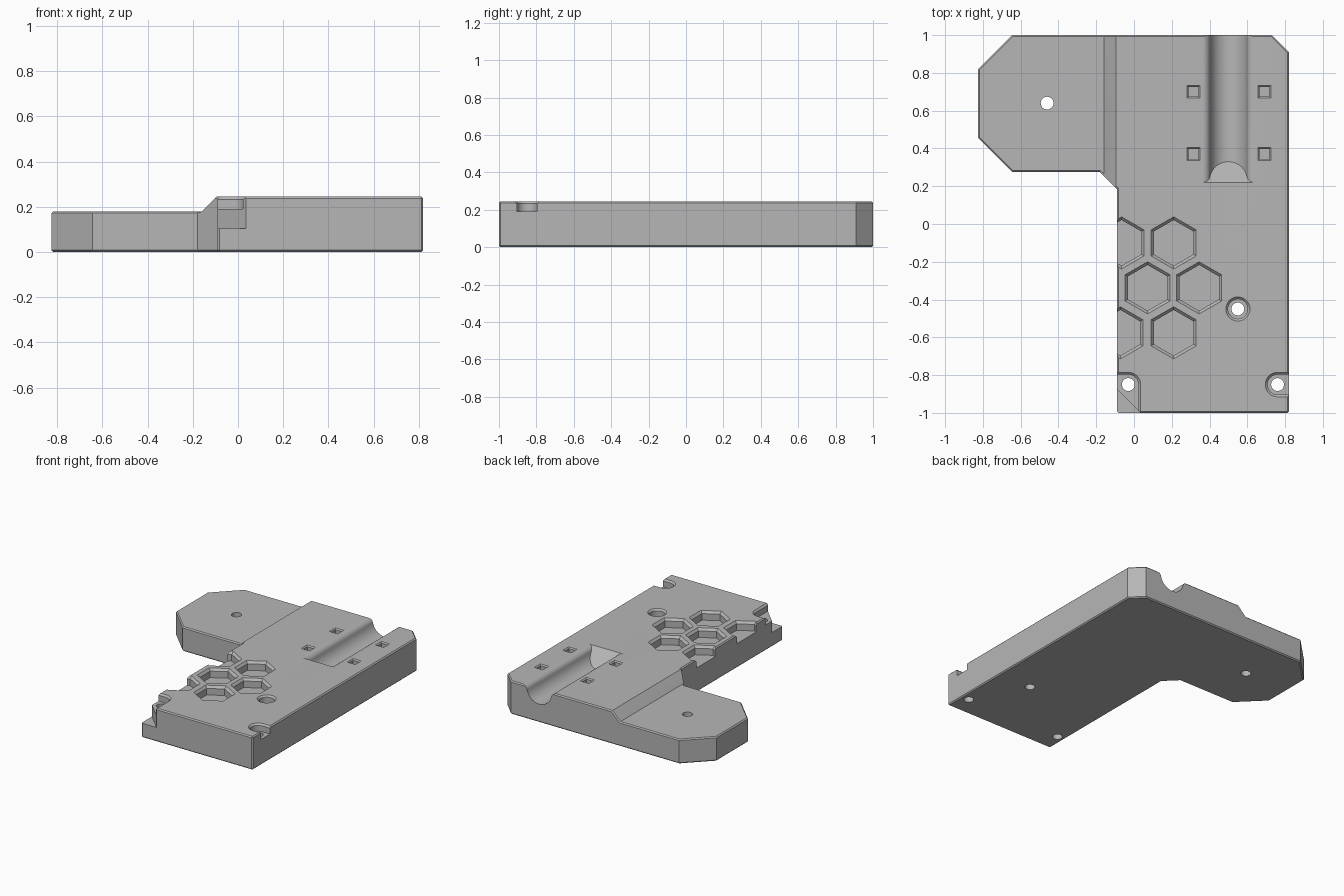
import bpy, bmesh, math
from math import cos, sin, pi

cube = bpy.data.objects.get("Cube")
if cube:
    bpy.data.objects.remove(cube, do_unlink=True)

TOP, FLANGE, FLOOR = 0.245, 0.18, 0.19

grey = bpy.data.materials.new("plain grey")
grey.use_nodes = True
colour = (0.47, 0.47, 0.47, 1)
grey.diffuse_color = colour
grey.node_tree.nodes["Principled BSDF"].inputs["Base Color"].default_value = colour


def loft(name, rings):
    """Closed solid through rings of equal point count."""
    bm = bmesh.new()
    loops = [[bm.verts.new(p) for p in ring] for ring in rings]
    n = len(loops[0])
    for a, b in zip(loops, loops[1:]):
        for i in range(n):
            j = (i + 1) % n
            bm.faces.new((a[i], a[j], b[j], b[i]))
    bm.faces.new(loops[0])
    bm.faces.new(loops[-1])
    bmesh.ops.recalc_face_normals(bm, faces=bm.faces)
    mesh = bpy.data.meshes.new(name)
    bm.to_mesh(mesh)
    bm.free()
    mesh.materials.append(grey)
    obj = bpy.data.objects.new(name, mesh)
    bpy.context.collection.objects.link(obj)
    return obj


def flat(points, z):
    return [(x, y, z) for x, y in points]


def apply(obj, mod):
    bpy.context.view_layer.objects.active = obj
    bpy.ops.object.modifier_apply(modifier=mod.name)


def cut(cutter):
    mod = body.modifiers.new("cut", 'BOOLEAN')
    mod.operation, mod.solver, mod.object = 'DIFFERENCE', 'EXACT', cutter
    apply(body, mod)
    bpy.data.objects.remove(cutter, do_unlink=True)


def polygon(x, y, r, sides, start=0.0):
    return [(x + r * cos(start + 2 * pi * i / sides),
             y + r * sin(start + 2 * pi * i / sides)) for i in range(sides)]


def pocket(shape, r, chamfer, floor):
    """Recess with a chamfered rim; shape(r) gives its outline."""
    inner, outer = shape(r - chamfer), shape(r)
    cut(loft("pocket_cutter", [flat(inner, floor), flat(inner, TOP - chamfer),
                               flat(outer, TOP), flat(outer, TOP + 0.1)]))


def hole(x, y, r):
    ring = polygon(x, y, r, 32)
    cut(loft("hole_cutter", [flat(ring, -0.1), flat(ring, TOP + 0.1)]))


# Body plate: L-shaped outline with clipped corners
outline = [(-0.09, -1), (0.82, -1), (0.82, 0.91), (0.73, 1), (-0.645, 1),
           (-0.825, 0.82), (-0.825, 0.455), (-0.645, 0.275),
           (-0.18, 0.275), (-0.09, 0.185)]
body = loft("body_plate", [flat(outline, 0), flat(outline, TOP)])

# Lower flange with sloped step
step = [(-0.16, FLANGE), (-0.05, 0.29), (-1, 0.29), (-1, FLANGE)]
cut(loft("step_cutter", [[(x, y, z) for x, z in step] for y in (-1.1, 1.1)]))

# Fine chamfer on the square outer edges
bevel = body.modifiers.new("edge_chamfer", 'BEVEL')
bevel.width, bevel.segments = 0.008, 1
bevel.limit_method, bevel.angle_limit = 'ANGLE', math.radians(60)
apply(body, bevel)

# Round channel with filleted shoulders and a slanted end
R, F, cx, cz = 0.10, 0.04, 0.5, TOP - 0.01
drop = cz - (TOP - F)
reach = math.sqrt((R + F) ** 2 - drop ** 2)
tilt = math.atan2(drop, reach)
half = [(reach, TOP + 0.05)]
for i in range(9):
    a = pi / 2 + (pi / 2 - tilt) * i / 8
    half.append((reach + F * cos(a), TOP - F + F * sin(a)))
for i in range(1, 13):
    a = -tilt - (pi / 2 - tilt) * i / 12
    half.append((R * cos(a), cz + R * sin(a)))
profile = half + [(-x, z) for x, z in reversed(half[:-1])]
cut(loft("channel_cutter", [[(cx + x, 0.22 + TOP - z, z) for x, z in profile],
                            [(cx + x, 1.1, z) for x, z in profile]]))

# Square sockets beside the channel
for x in (0.315, 0.69):
    for y in (0.37, 0.70):
        pocket(lambda r: polygon(x, y, r * math.sqrt(2), 4, pi / 4),
               0.034, 0.008, 0.15)

# Honeycomb pockets, two of them open at the side
for x, y in ((0.21, -0.10), (-0.066, -0.10), (0.072, -0.338),
             (0.345, -0.338), (0.21, -0.576), (-0.072, -0.576)):
    pocket(lambda r: polygon(x, y, r, 6, pi / 6), 0.138, 0.017, FLANGE)


# Screw seats: round, open to the right edge, and open at the front corner
def side_seat(r):
    arc = [(0.76 + r * cos(pi / 2 + pi * i / 16),
            -0.85 + r * sin(pi / 2 + pi * i / 16)) for i in range(17)]
    return arc + [(0.95, -0.85 - r), (0.95, -0.85 + r)]


def corner_seat(r):
    arc = [(-0.03 + r * cos(pi / 2 - pi / 2 * i / 8),
            -0.85 + r * sin(pi / 2 - pi / 2 * i / 8)) for i in range(9)]
    return arc + [(-0.03 + r, -1.1), (-0.2, -1.1), (-0.2, -0.85 + r)]


pocket(lambda r: polygon(0.55, -0.45, r, 32), 0.064, 0.012, FLOOR)
pocket(side_seat, 0.065, 0.012, FLOOR)
pocket(corner_seat, 0.065, 0.012, FLOOR)

# Diagonal notch below the corner seat
notch = [(-0.2, -0.765), (0.135, -1.1), (-0.2, -1.1)]
cut(loft("notch_cutter", [flat(notch, 0.105), flat(notch, TOP + 0.1)]))

# Through holes
for x, y in ((0.55, -0.45), (0.76, -0.85), (-0.03, -0.85), (-0.46, 0.64)):
    hole(x, y, 0.034)

# Smooth curved walls, crisp edges
bpy.ops.object.select_all(action='DESELECT')
body.select_set(True)
bpy.context.view_layer.objects.active = body
bpy.ops.object.shade_smooth_by_angle(angle=math.radians(25))
